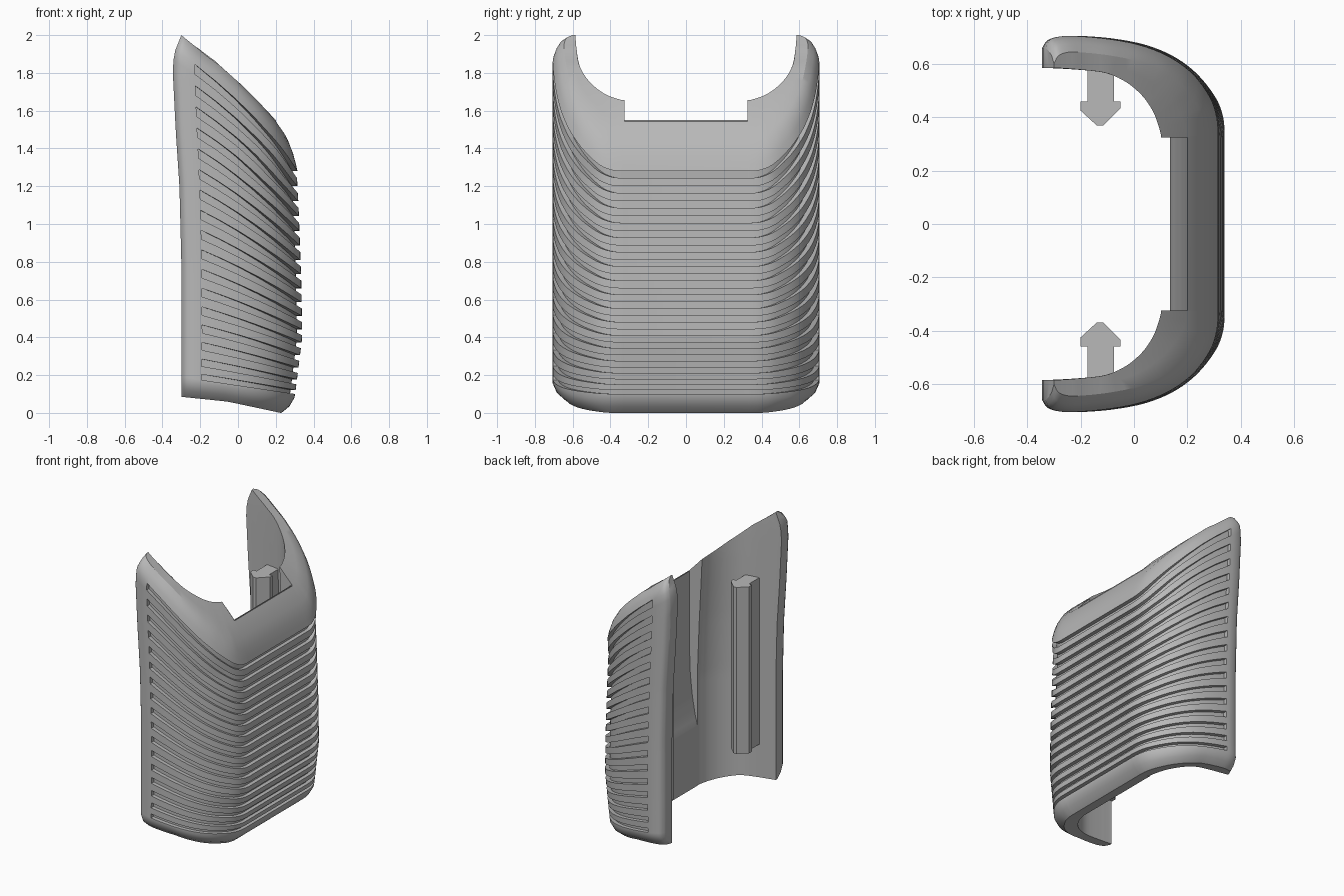
import bpy, bmesh
from mathutils import Vector

cube = bpy.data.objects.get("Cube")
if cube:
    bpy.data.objects.remove(cube)

grey = bpy.data.materials.new("grey plastic")
grey.use_nodes = True
colour = (0.48, 0.48, 0.48, 1)
grey.diffuse_color = colour
grey.node_tree.nodes["Principled BSDF"].inputs["Base Color"].default_value = colour


def interp(table, v):
    """Piecewise linear lookup, clamped at both ends."""
    if v <= table[0][0]:
        return table[0][1]
    for (a, fa), (b, fb) in zip(table, table[1:]):
        if v <= b:
            return fa + (fb - fa) * (v - a) / (b - a)
    return table[-1][1]


def finish(name, bm):
    bmesh.ops.remove_doubles(bm, verts=bm.verts, dist=1e-5)
    bmesh.ops.recalc_face_normals(bm, faces=bm.faces)
    mesh = bpy.data.meshes.new(name)
    bm.to_mesh(mesh)
    bm.free()
    mesh.materials.append(grey)
    ob = bpy.data.objects.new(name, mesh)
    bpy.context.collection.objects.link(ob)
    return ob


# Edge curves as height over x, and side outlines as x over height
TOP = [(-.31, 2.0), (-.19, 1.925), (-.07, 1.835), (.03, 1.74), (.12, 1.645),
       (.2, 1.55), (.25, 1.475), (.28, 1.415), (.325, 1.3)]
RIB_TOP = [(-.31, 1.92), (-.2, 1.845), (-.1, 1.76), (0, 1.665), (.1, 1.56),
           (.2, 1.445), (.27, 1.355), (.325, 1.28)]
RIB_LOW = [(-.31, .19), (.325, .10)]
BOTTOM = [(-.31, .085), (-.05, .06), (.26, 0)]
END_X = [(.8, -.30), (1.2, -.31), (1.5, -.33), (1.8, -.345), (1.9, -.34), (2, -.30)]
FACE_X = [(0, .285), (.12, .305), (.4, .34), (.7, .335), (1.1, .32), (1.25, .312), (1.4, .325)]
INNER_X = [(.8, .363), (1.65, .325)]
RECESS_X = [(.45, .135), (.53, .155), (.66, .178), (.82, .194), (1.0, .2)]

# Half plan: matching outer and inner points, from the open end to the face
PLAN = [((-.31, .66), (-.31, .585)), ((-.29, .69), (-.29, .585)),
        ((-.25, .703), (-.25, .583)), ((-.2, .705), (-.2, .58)),
        ((-.1, .697), (-.1, .57)), ((0, .68), (-.04, .549)),
        ((.08, .655), (.005, .52)), ((.15, .62), (.043, .483)),
        ((.21, .575), (.07, .445)), ((.26, .52), (.09, .405)),
        ((.3, .46), (.1, .374)), ((.32, .4), (.107, .35)),
        ((.325, .35), (.11, .335)), ((.325, .325), (.11, .325))]
GROOVE_START = 3
GROOVES = 17
DEPTH = .028
STEPS = 3


def catmull(p, i, t):
    a, b, c, d = (Vector(p[min(max(k, 0), len(p) - 1)]) for k in range(i - 1, i + 3))
    return (2 * b + (c - a) * t + (2 * a - 5 * b + 4 * c - d) * t * t
            + (3 * b - a - 3 * c + d) * t ** 3) / 2


def warp(x, z, front):
    s = (x + .31) / .635
    return x + (interp(END_X, z) + .31) * (1 - s) + (interp(front, z) - .325) * s


def section(outer, inner, normal, grooved, recessed):
    """One vertical slice of the wall: outer and inner columns."""
    low, high = interp(RIB_LOW, outer.x), interp(RIB_TOP, outer.x)
    rows = []

    def add(inset, z):
        rows.append((outer - normal * inset, z))

    # rounded bottom rim
    for inset, lift in ((.06, 0), (.02, .035), (0, .08)):
        add(inset, interp(BOTTOM, outer.x - normal.x * inset) + lift)
    # ribs and grooves
    for g in range(GROOVES):
        for part, sunk in ((0, 0), (0, 1), (.45, 1), (.45, 0)):
            v = ((g + part) / (GROOVES - .55)) ** 1.12
            add(DEPTH * sunk * grooved, low + (high - low) * v)
    # rounded top rim
    round_off = min(1, (interp(TOP, outer.x) - high) / .1)
    for inset, drop in ((.012, .06), (.03, .025), (.06, 0)):
        add(inset, interp(TOP, outer.x - normal.x * inset) - drop * round_off)
    # sloping top land, reaching the edge of the recess at the middle
    land = outer.lerp(inner, .9 - .32 * (outer.x + .31) / .635)
    rows.append((land, interp(TOP, land.x)))

    outside = [Vector((warp(p.x, z, FACE_X), p.y, z)) for p, z in rows]
    z0, z1 = rows[0][1], rows[-1][1]
    bottom = interp(BOTTOM, inner.x)
    top = 1.55 if recessed else interp(TOP, inner.x)
    inside = []
    for p, z in rows:
        h = bottom + (top - bottom) * (z - z0) / (z1 - z0)
        x = interp(RECESS_X, h) if recessed else warp(inner.x, h, INNER_X)
        inside.append(Vector((x, inner.y, h)))
    return outside, inside


# Sections along one half of the wall
outers, inners = [p[0] for p in PLAN], [p[1] for p in PLAN]
half = []
for i in range(len(PLAN) - 1):
    for k in range(STEPS):
        t = k / STEPS
        o, n = catmull(outers, i, t), catmull(inners, i, t)
        tangent = catmull(outers, i, t + .02) - catmull(outers, i, t - .02)
        normal = Vector((-tangent.y, tangent.x)).normalized()
        if i < GROOVE_START:
            normal = Vector((0, 1))
        if i == GROOVE_START and k == 0:
            half.append(section(o, n, normal, 0, False))
        half.append(section(o, n, normal, int(i >= GROOVE_START), False))
for recessed in (False, True):
    half.append(section(Vector(outers[-1]), Vector(inners[-1]), Vector((1, 0)), 1, recessed))

# Mirror the half and skin the sections into a closed shell
flip = Vector((1, -1, 1))
mirrored = [tuple([v * flip for v in column] for column in s) for s in reversed(half)]
bm = bmesh.new()
rings = [([bm.verts.new(v) for v in o], [bm.verts.new(v) for v in n])
         for o, n in half + mirrored]
for (o1, n1), (o2, n2) in zip(rings, rings[1:]):
    r1, r2 = o1 + n1[::-1], o2 + n2[::-1]
    for j in range(len(r1)):
        k = (j + 1) % len(r1)
        bm.faces.new((r1[j], r1[k], r2[k], r2[j]))
for o, n in (rings[0], rings[-1]):
    for j in range(len(o) - 1):
        bm.faces.new((o[j], o[j + 1], n[j + 1], n[j]))
shell = finish("grip_shell", bm)
bpy.ops.object.select_all(action='DESELECT')
shell.select_set(True)
bpy.context.view_layer.objects.active = shell
bpy.ops.object.shade_smooth_by_angle(angle=.5)

# Arrow-section rails on the inner side walls
ARROW = [(-.175, .60), (-.175, .46), (-.2, .46), (-.2, .425), (-.14, .37),
         (-.115, .37), (-.05, .435), (-.05, .46), (-.075, .46), (-.075, .60)]
for name, side in (("back_rail", 1), ("front_rail", -1)):
    bm = bmesh.new()
    base = bm.faces.new([bm.verts.new((x, y * side, .31)) for x, y in ARROW])
    top = bmesh.ops.extrude_face_region(bm, geom=[base], use_keep_orig=True)["geom"]
    bmesh.ops.translate(bm, vec=(0, 0, 1.19),
                        verts=[g for g in top if isinstance(g, bmesh.types.BMVert)])
    finish(name, bm)
